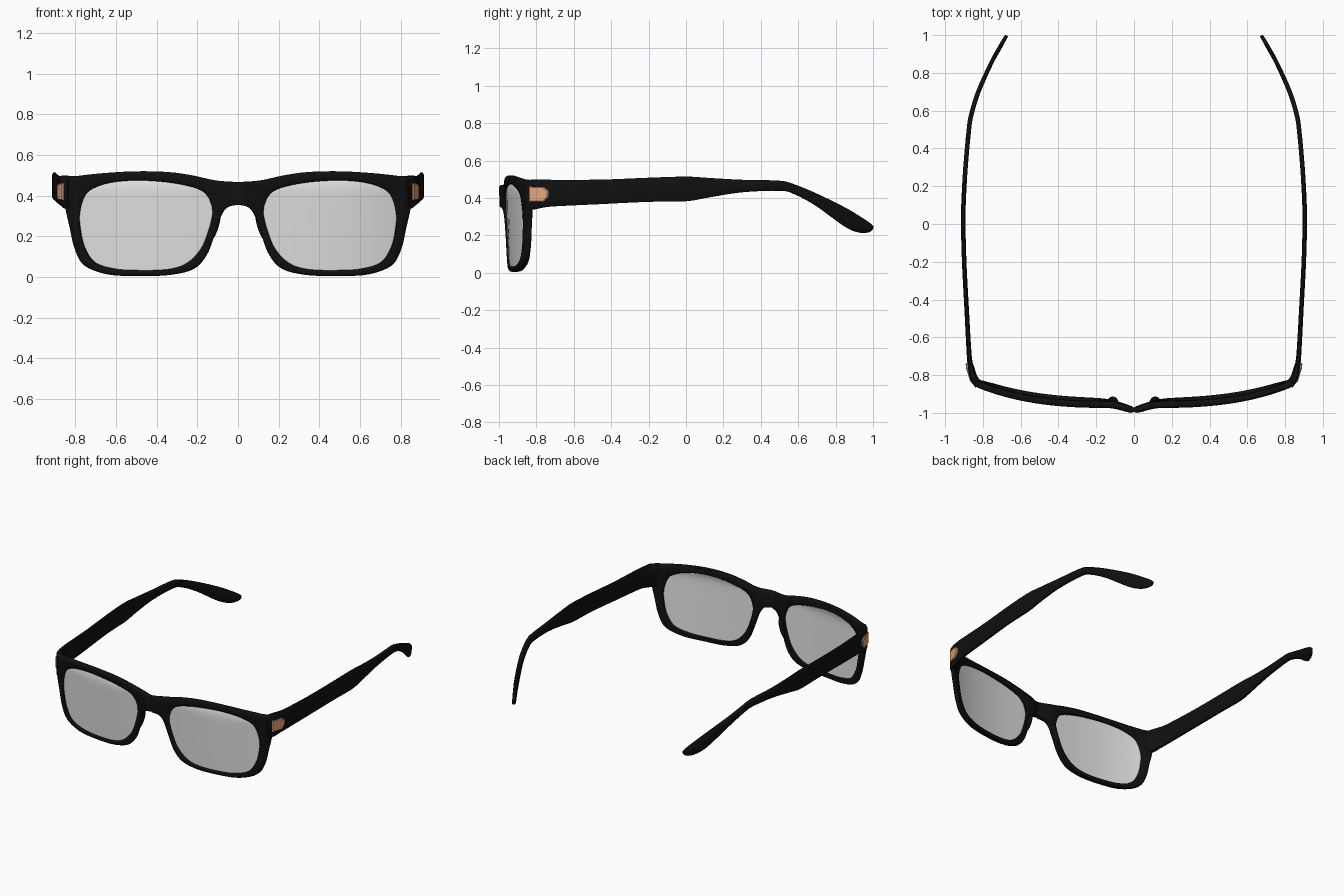
import bpy, bmesh, math
from mathutils import Vector

if "Cube" in bpy.data.objects:
    bpy.data.objects.remove(bpy.data.objects["Cube"])


def material(name, color, rough):
    m = bpy.data.materials.new(name)
    m.use_nodes = True
    m.diffuse_color = (*color, 1)
    bsdf = m.node_tree.nodes["Principled BSDF"]
    bsdf.inputs["Base Color"].default_value = (*color, 1)
    bsdf.inputs["Roughness"].default_value = rough
    return m


BLACK = material("black_acetate", (0.005, 0.005, 0.005), 0.5)
GREY = material("pale_grey_lens", (0.75, 0.75, 0.75), 0.4)
COPPER = material("copper", (0.76, 0.38, 0.21), 0.4)


def spline(pts, steps, closed=False):
    """Catmull-Rom samples through points of any dimension."""
    n = len(pts)
    get = (lambda i: pts[i % n]) if closed else (lambda i: pts[max(0, min(n - 1, i))])
    out = []
    for i in range(n if closed else n - 1):
        for s in range(steps):
            t = s / steps
            out.append([0.5 * (2 * b + (c - a) * t + (2 * a - 5 * b + 4 * c - d) * t * t
                               + (3 * b - a - 3 * c + d) * t ** 3)
                        for a, b, c, d in zip(get(i - 1), get(i), get(i + 1), get(i + 2))])
    return out if closed else out + [list(pts[-1])]


def front_y(x, z):
    """Wrapped front surface with the bridge pushed forward and a slight tilt."""
    return -0.966 + 0.19 * abs(x) ** 3 - 0.03 * math.exp(-(x / 0.07) ** 2) + (0.25 - z) * 0.04


def finish(bm, name, mat, angle=40):
    """Turn the left half into a mirrored, smooth-shaded object."""
    bmesh.ops.recalc_face_normals(bm, faces=bm.faces)
    me = bpy.data.meshes.new(name)
    bm.to_mesh(me)
    bm.free()
    me.materials.append(mat)
    ob = bpy.data.objects.new(name, me)
    bpy.context.collection.objects.link(ob)
    mod = ob.modifiers.new("mirror", "MIRROR")
    mod.merge_threshold = 0.002
    bpy.ops.object.select_all(action="DESELECT")
    ob.select_set(True)
    bpy.context.view_layer.objects.active = ob
    bpy.ops.object.shade_smooth_by_angle(angle=math.radians(angle))
    return ob


def skin(bm, rings, cyclic):
    """Quads between consecutive closed rings of vertices."""
    count = len(rings)
    for i in range(count if cyclic else count - 1):
        a, b = rings[i], rings[(i + 1) % count]
        for j in range(len(a)):
            k = (j + 1) % len(a)
            face = (a[j], a[k], b[k], b[j])
            if all(abs(v.co.x) < 1e-5 for v in face):
                continue  # leave the mirror plane open
            bm.faces.new(face)


# Outer rim and lens opening, paired point by point from the bridge top around
OUTER = [(0, .467), (.11, .475), (.22, .499), (.34, .516), (.5, .52), (.66, .511),
         (.79, .497), (.848, .485), (.852, .36), (.828, .24), (.803, .135), (.755, .055),
         (.64, .012), (.5, .005), (.34, .009), (.22, .038), (.155, .105), (.115, .205),
         (.083, .3), (.05, .343), (0, .355)]
INNER = [(.142, .385), (.172, .42), (.235, .445), (.35, .466), (.5, .475), (.63, .463),
         (.715, .434), (.755, .395), (.778, .315), (.775, .24), (.755, .15), (.705, .073),
         (.61, .041), (.5, .033), (.35, .037), (.255, .066), (.185, .135), (.148, .22),
         (.129, .29), (.126, .32), (.129, .35)]
outer = spline(OUTER, 4)
inner = spline(INNER, 4)

# Front frame: rounded section swept around the lens opening
SECTION = [(0, .3), (.1, .08), (.3, 0), (.7, 0), (.92, .08), (1, .25),
           (1, .8), (.9, 1), (.5, 1), (.1, .95), (0, .75)]
DEPTH = 0.037
bm = bmesh.new()
rings = []
for o, i in zip(outer, inner):
    ring = []
    for u, d in SECTION:
        x, z = (o[k] + (i[k] - o[k]) * u for k in (0, 1))
        ring.append(bm.verts.new((x, front_y(x, z) + d * DEPTH, z)))
    rings.append(ring)
skin(bm, rings, True)
finish(bm, "front_frame", BLACK, 50)

# Lenses: concentric rings, rolled back along the top edge
cx, cz = 0.455, 0.25
bm = bmesh.new()
rings = []
for s in (1.03, .98, .93, .88, .8, .65, .45, .2):
    ring = []
    for px, pz in inner:
        x, z = cx + (px - cx) * s, cz + (pz - cz) * s
        y = front_y(x, z) + 0.01 + 3 * max(0, z - 0.415) ** 2
        ring.append(bm.verts.new((x, y, z)))
    rings.append(ring)
skin(bm, rings, False)
bm.faces.new(rings[-1])
lens = finish(bm, "lenses", GREY, 60)
thick = lens.modifiers.new("thickness", "SOLIDIFY")
thick.thickness = 0.008
thick.offset = -1

# Temples: x, y, top, bottom, half thickness along the arm
ARM = [(.822, -.853, .49, .335, .022), (.848, -.815, .499, .338, .021),
       (.861, -.765, .498, .348, .017), (.872, -.7, .497, .355, .013),
       (.886, -.45, .498, .367, .012), (.899, -.2, .508, .379, .012),
       (.904, 0, .514, .382, .012), (.902, .12, .507, .402, .012),
       (.892, .3, .497, .43, .012), (.874, .5, .492, .438, .012),
       (.861, .58, .472, .42, .012), (.824, .7, .422, .355, .012),
       (.757, .85, .348, .247, .011), (.713, .93, .3, .214, .011),
       (.685, .98, .267, .218, .01), (.674, .998, .25, .236, .008)]
PROFILE = [(-1, -.8), (-.5, -1), (.5, -1), (1, -.8), (1, .8), (.5, 1), (-.5, 1), (-1, .8)]
path = spline(ARM, 4)
bm = bmesh.new()
rings = []
for n, (x, y, top, bottom, half) in enumerate(path):
    a, b = path[max(0, n - 1)], path[min(len(path) - 1, n + 1)]
    side = Vector((b[1] - a[1], a[0] - b[0])).normalized() * half
    mid, tall = (top + bottom) / 2, (top - bottom) / 2
    rings.append([bm.verts.new((x + side.x * u, y + side.y * u, mid + tall * v))
                  for u, v in PROFILE])
skin(bm, rings, False)
bm.faces.new(rings[0])
bm.faces.new(rings[-1])
finish(bm, "temples", BLACK, 50)

# Copper hinge plates: pointed tabs on the outer corners
TAB = [(0, .378), (0, .462), (.75, .458), (1, .438), (1, .405), (.75, .378)]
start, end = Vector((.858, -.84)), Vector((.886, -.735))
out = Vector((end.y - start.y, start.x - end.x)).normalized()
bm = bmesh.new()
rings = []
for offset, shrink in ((-.012, 1), (.005, 1), (.009, .9)):
    ring = []
    for t, z in TAB:
        t = .5 + (t - .5) * shrink
        p = start.lerp(end, t) + out * (offset + .006 * math.sin(math.pi * t) - .003)
        ring.append(bm.verts.new((p.x, p.y, .42 + (z - .42) * shrink)))
    rings.append(ring)
skin(bm, rings, False)
bm.faces.new(rings[0])
bm.faces.new(rings[-1])
finish(bm, "hinge_plates", COPPER, 30)

# Nose pads: small swellings behind the rim beside the bridge
bm = bmesh.new()
bmesh.ops.create_uvsphere(bm, u_segments=16, v_segments=10, radius=1)
for v in bm.verts:
    v.co = Vector((.112 + v.co.x * .018 - v.co.z * .02, -.938 + v.co.y * .025, .25 + v.co.z * .07))
finish(bm, "nose_pads", BLACK, 60)
